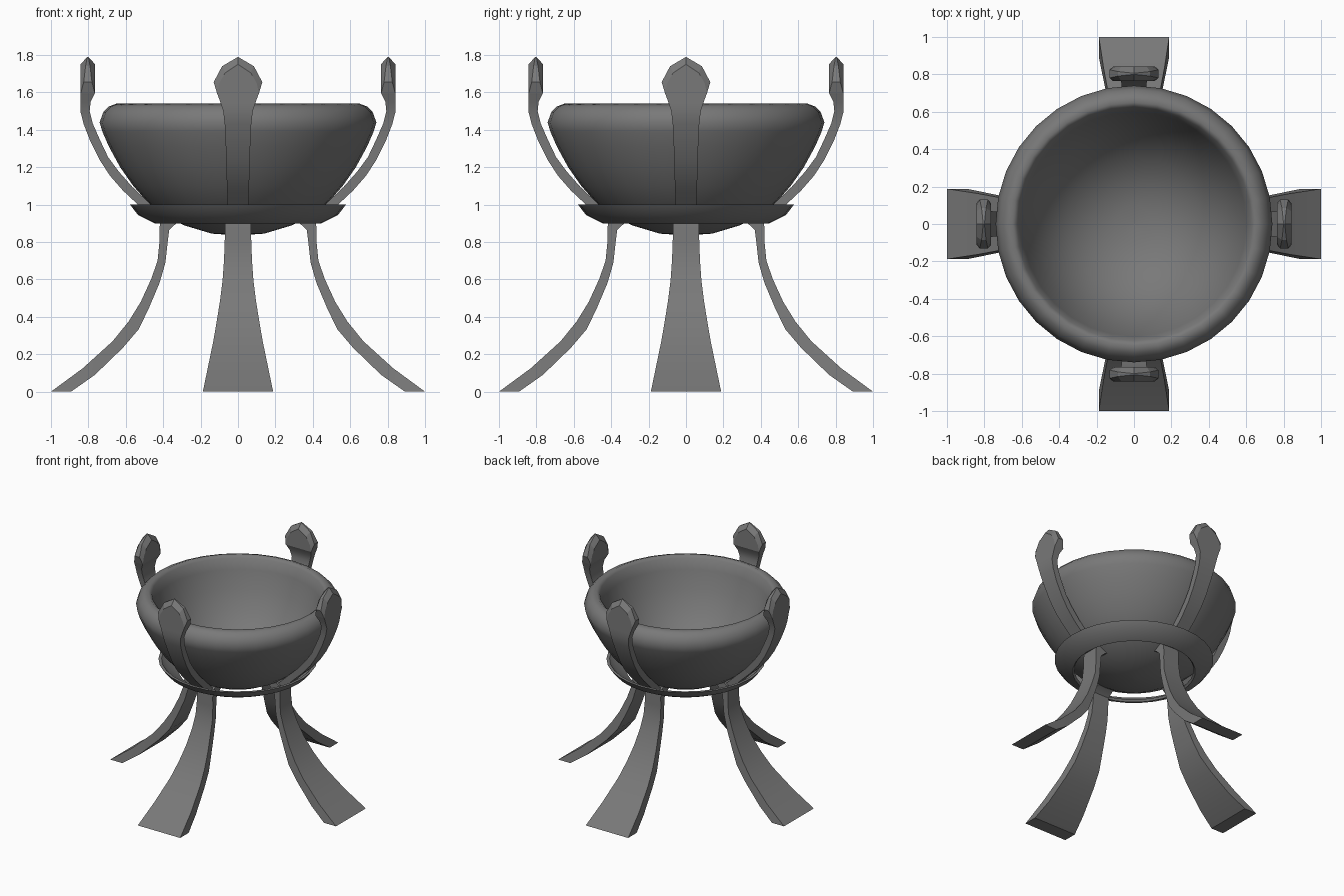
import bpy, bmesh
from math import pi, cos, sin, radians
from mathutils import Matrix

if "Cube" in bpy.data.objects:
    bpy.data.objects.remove(bpy.data.objects["Cube"])

SEG = 32
IRON = bpy.data.materials.new("dark_iron")
IRON.diffuse_color = (.19, .19, .19, 1)
IRON.use_nodes = True
IRON.node_tree.nodes["Principled BSDF"].inputs["Base Color"].default_value = IRON.diffuse_color


def make(name, verts, faces, turn=0.0, angle=30):
    me = bpy.data.meshes.new(name)
    me.from_pydata(verts, [], faces)
    me.transform(Matrix.Rotation(turn, 4, 'Z'))
    bm = bmesh.new()
    bm.from_mesh(me)
    bmesh.ops.remove_doubles(bm, verts=bm.verts, dist=1e-5)
    bmesh.ops.recalc_face_normals(bm, faces=bm.faces)
    bm.to_mesh(me)
    bm.free()
    me.materials.append(IRON)
    ob = bpy.data.objects.new(name, me)
    bpy.context.collection.objects.link(ob)
    bpy.ops.object.select_all(action='DESELECT')
    ob.select_set(True)
    bpy.context.view_layer.objects.active = ob
    bpy.ops.object.shade_smooth_by_angle(angle=radians(angle))
    return ob


def bridge(rings, closed=False, caps=True):
    """Join equal-sized point rings into a skin."""
    n, m = len(rings[0]), len(rings)
    verts = [p for r in rings for p in r]
    faces = []
    for i in range(m if closed else m - 1):
        a, b = i * n, (i + 1) % m * n
        faces += [(a + j, a + (j + 1) % n, b + (j + 1) % n, b + j) for j in range(n)]
    if caps and not closed:
        faces += [tuple(range(n)), tuple(range((m - 1) * n, m * n))]
    return verts, faces


def lathe(name, profile, closed, angle):
    rings = [[(r * cos(2 * pi * k / SEG), r * sin(2 * pi * k / SEG), z)
              for k in range(SEG)] for r, z in profile]
    return make(name, *bridge(rings, closed), angle=angle)


def strap(name, stations, turn):
    """Station: outer x, outer z, inner x, inner z, half width."""
    rings = [[(ox, -w, oz), (ox, w, oz), (ix, w, iz), (ix, -w, iz)]
             for ox, oz, ix, iz, w in stations]
    return make(name, *bridge(rings), turn=turn)


# Bowl with rounded lip and round hollow inside
lathe("bowl", [(.004, .836), (.14, .845), (.29, .89), (.40, .947), (.48, 1.01), (.56, 1.10),
               (.63, 1.20), (.69, 1.31), (.725, 1.39), (.74, 1.44), (.72, 1.495),
               (.69, 1.525), (.65, 1.54), (.625, 1.52), (.60, 1.44), (.55, 1.30),
               (.47, 1.16), (.36, 1.04), (.22, .96), (.10, .93), (.004, .925)],
      False, 70)

# Dished support ring
lathe("support_ring", [(.445, .90), (.535, .945), (.577, 1.0), (.555, 1.0),
                       (.515, .96), (.432, .915)], True, 40)

LEG = [(1.0, 0, .893, 0, .188), (.83, .125, .765, .09, .162),
       (.67, .27, .615, .235, .132), (.585, .375, .53, .335, .114),
       (.52, .48, .475, .45, .097), (.465, .60, .42, .58, .082),
       (.43, .70, .388, .69, .075), (.42, .80, .376, .80, .071),
       (.42, .87, .368, .865, .07), (.415, .92, .33, .90, .07),
       (.37, .955, .29, .915, .07)]
PRONG = [(.445, .91, .39, .93, .055), (.535, 1.0, .475, 1.01, .055),
         (.615, 1.075, .565, 1.095, .058), (.685, 1.155, .64, 1.18, .061),
         (.74, 1.24, .695, 1.255, .064), (.79, 1.34, .74, 1.35, .066),
         (.825, 1.43, .777, 1.435, .071), (.843, 1.50, .793, 1.50, .079),
         (.842, 1.55, .788, 1.55, .095), (.842, 1.595, .765, 1.595, .112)]
# Arrow-shaped outline of one half of the prong tip: y, z, then face inset y, z
TIP = [(.112, 1.595, .112, 1.595), (.13, 1.655, .10, 1.65), (0, 1.79, 0, 1.75)]
TIP.insert(2, (.085, 1.74, .068, 1.705))
HALF = TIP + [(-a, b, -c, d) for a, b, c, d in TIP[-2::-1]]


def tip_rings():
    mid, rings = .803, []
    for side, face in ((-1, 1), (-1, 0), (1, 0), (1, 1)):
        ring = []
        for y, z, iy, iz in HALF:
            edge = .038 if z < 1.6 else .022 if z < 1.7 else .012 if z < 1.78 else .003
            ring.append((mid + side * .039, iy, iz) if face else (mid + side * edge, y, z))
        rings.append(ring)
    return rings


# Four legs, prongs and bevelled prong tips around the bowl
for i, side in enumerate(("right", "back", "left", "front")):
    turn = i * pi / 2
    strap(side + "_leg", LEG, turn)
    strap(side + "_prong", PRONG, turn)
    make(side + "_prong_tip", *bridge(tip_rings()), turn=turn, angle=15)
